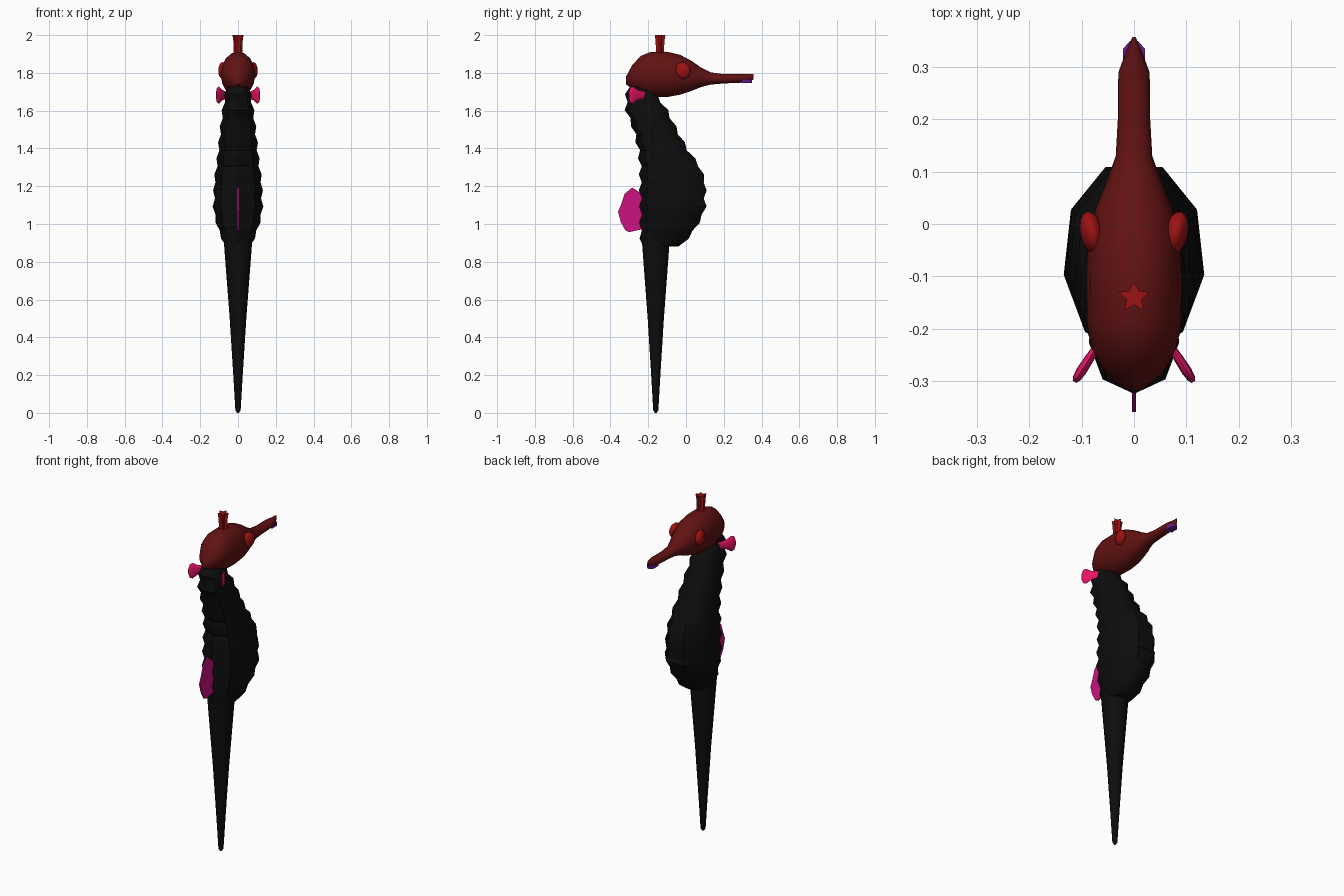
import bpy, bmesh
from math import sin, cos, pi, radians, copysign
from mathutils import Vector, Matrix

if "Cube" in bpy.data.objects:
    bpy.data.objects.remove(bpy.data.objects["Cube"])


def material(name, rgb):
    m = bpy.data.materials.new(name)
    m.use_nodes = True
    m.diffuse_color = (*rgb, 1)
    m.node_tree.nodes["Principled BSDF"].inputs["Base Color"].default_value = (*rgb, 1)
    return m


black = material("black", (0.004, 0.004, 0.004))
maroon = material("maroon", (0.12, 0.006, 0.006))
red = material("red", (0.34, 0.006, 0.006))
pink = material("pink", (0.8, 0.007, 0.13))
magenta = material("magenta", (0.6, 0.006, 0.22))
purple = material("purple", (0.13, 0.01, 0.26))


def finish(name, bm, mat, angle=40):
    bmesh.ops.recalc_face_normals(bm, faces=bm.faces)
    mesh = bpy.data.meshes.new(name)
    bm.to_mesh(mesh)
    bm.free()
    mesh.materials.append(mat)
    ob = bpy.data.objects.new(name, mesh)
    bpy.context.collection.objects.link(ob)
    bpy.ops.object.select_all(action='DESELECT')
    ob.select_set(True)
    bpy.context.view_layer.objects.active = ob
    bpy.ops.object.shade_smooth_by_angle(angle=radians(angle))
    return ob


def loft(name, rings, mat, angle=40):
    """Skin a list of point rings and cap both ends."""
    bm = bmesh.new()
    rows = [[bm.verts.new(p) for p in ring] for ring in rings]
    n = len(rows[0])
    for a, b in zip(rows, rows[1:]):
        for i in range(n):
            j = (i + 1) % n
            bm.faces.new((a[i], a[j], b[j], b[i]))
    bm.faces.new(rows[0])
    bm.faces.new(rows[-1])
    return finish(name, bm, mat, angle)


def sample(table, t):
    """Linear interpolation in rows sorted by their first value."""
    for a, b in zip(table, table[1:]):
        if t <= b[0]:
            f = (t - a[0]) / (b[0] - a[0])
            return [p + (q - p) * f for p, q in zip(a, b)]
    return table[-1]


# Ridged body: height, back y, front y, half width
body = [(0.88, -0.24, -0.02, 0.07), (0.95, -0.25, 0.05, 0.105),
        (1.07, -0.25, 0.12, 0.137), (1.23, -0.25, 0.12, 0.132),
        (1.31, -0.25, 0.087, 0.12), (1.4, -0.26, 0.02, 0.11),
        (1.5, -0.285, -0.034, 0.1), (1.6, -0.325, -0.085, 0.088),
        (1.68, -0.325, -0.14, 0.075), (1.73, -0.31, -0.18, 0.06)]
RIDGES, SIDES = 10, 9
rings = []
for k in range(2 * RIDGES + 1):
    z, back, front, w = sample(body, 0.88 + 0.85 * k / (2 * RIDGES))
    inset = 0 if k % 2 else 0.016
    mid, ry, rx = (back + front) / 2, (front - back) / 2 - inset, w - inset * 0.7
    ring = []
    for i in range(SIDES):
        a = 2 * pi * (i + 0.5) / SIDES
        s = sin(a)
        ring.append((rx * copysign(abs(s) ** 0.85, s), mid + ry * cos(a), z))
    rings.append(ring)
loft("body", rings, black)

# Straight tapering tail: height, radius
tail = [(0, 0.006), (0.015, 0.014), (0.2, 0.025), (0.5, 0.044), (0.8, 0.067), (0.92, 0.076)]
loft("tail", [[(r * cos(2 * pi * i / 14), -0.16 + r * sin(2 * pi * i / 14), z)
               for i in range(14)] for z, r in tail], black)

# Head and snout: y, bottom, top, half width
head = [(-0.318, 1.74, 1.78, 0.015), (-0.285, 1.715, 1.84, 0.055),
        (-0.24, 1.695, 1.89, 0.08), (-0.19, 1.675, 1.91, 0.09),
        (-0.1, 1.672, 1.912, 0.091), (-0.03, 1.685, 1.895, 0.088),
        (0.03, 1.705, 1.863, 0.073), (0.08, 1.725, 1.828, 0.053),
        (0.13, 1.738, 1.803, 0.035), (0.2, 1.744, 1.793, 0.031),
        (0.29, 1.748, 1.794, 0.03), (0.325, 1.755, 1.795, 0.017),
        (0.358, 1.765, 1.795, 0.003)]
loft("head", [[(w * cos(2 * pi * i / 16), y, (lo + hi) / 2 + (hi - lo) / 2 * sin(2 * pi * i / 16))
               for i in range(16)] for y, lo, hi, w in head], maroon, 50)

# Mouth under the snout tip
mouth = [(0.29, 0.022), (0.335, 0.021), (0.35, 0.008)]
loft("mouth", [[(-w, y, 1.746), (w, y, 1.746), (w, y, 1.765), (-w, y, 1.765)]
               for y, w in mouth], purple)

# Star shaped crown, pinched in the middle
crown = [(1.89, 0.026), (1.93, 0.024), (1.97, 0.026), (2.0, 0.031)]
loft("crown", [[((r if i % 2 == 0 else r * 0.48) * sin(pi * i / 5),
                 -0.14 + (r if i % 2 == 0 else r * 0.48) * cos(pi * i / 5), z)
                for i in range(10)] for z, r in crown], red, 25)

# Back fin, a thin plate: y, z
outline = [(-0.22, 1.16), (-0.25, 1.17), (-0.285, 1.193), (-0.325, 1.16), (-0.345, 1.1),
           (-0.36, 1.065), (-0.345, 1.01), (-0.32, 0.965), (-0.3, 0.957), (-0.22, 0.975)]
loft("back_fin", [[(x, y, z) for y, z in outline] for x in (-0.004, 0.004)], magenta, 30)

# Paired parts: eyes and fan shaped neck fins
fan = [(0, 0.018, 0.006), (0.045, 0.028, 0.009), (0.075, 0.046, 0.01),
       (0.092, 0.04, 0.008), (0.1, 0.018, 0.004)]
for side, label in ((1, "left"), (-1, "right")):
    bm = bmesh.new()
    bmesh.ops.create_uvsphere(bm, u_segments=16, v_segments=10, radius=1)
    bm.transform(Matrix.Translation((side * 0.08, -0.018, 1.812))
                 @ Matrix.Rotation(side * radians(-14), 4, 'Z')
                 @ Matrix.Diagonal((0.023, 0.043, 0.045, 1)))
    finish(label + "_eye", bm, red, 60)

    out = Vector((side * 0.54, -0.84, 0))
    across = Vector((side * 0.84, 0.54, 0))
    root = Vector((side * 0.06, -0.218, 1.682))
    loft(label + "_neck_fin",
         [[root + out * u + across * t * cos(2 * pi * i / 12)
           + Vector((0, 0, h * sin(2 * pi * i / 12))) for i in range(12)]
          for u, h, t in fan], pink, 40)
